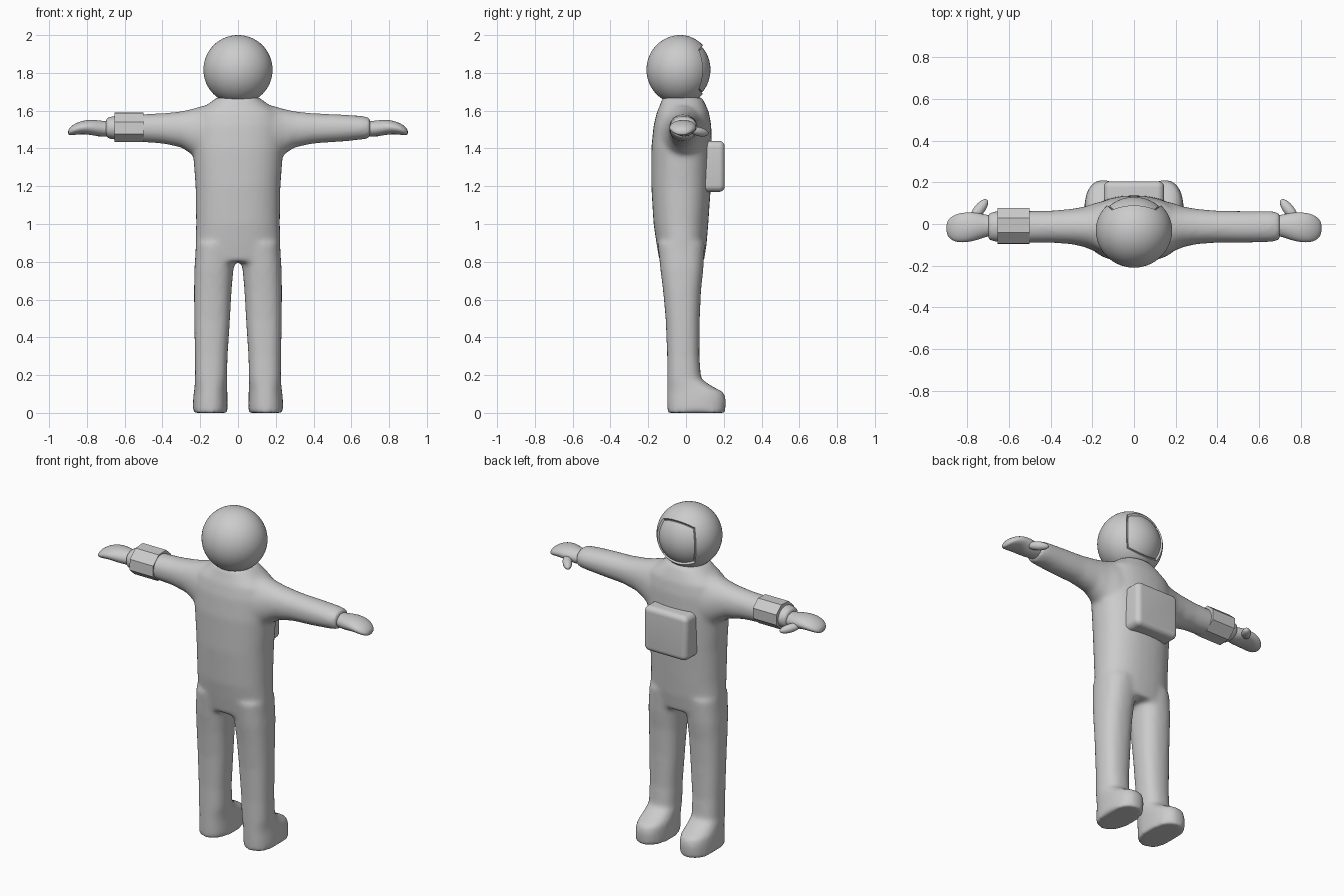
import bpy
import bmesh
from math import sin, cos, tan, pi, copysign
from mathutils import Vector

cube = bpy.data.objects.get("Cube")
if cube:
    bpy.data.objects.remove(cube, do_unlink=True)

grey = bpy.data.materials.new("suit grey")
grey.use_nodes = True
colour = (0.6, 0.6, 0.6, 1)
grey.diffuse_color = colour
grey.node_tree.nodes["Principled BSDF"].inputs["Base Color"].default_value = colour


def finish(bm, name):
    """Turn a bmesh into a smooth grey object."""
    bmesh.ops.recalc_face_normals(bm, faces=bm.faces[:])
    mesh = bpy.data.meshes.new(name)
    bm.to_mesh(mesh)
    bm.free()
    mesh.materials.append(grey)
    mesh.shade_smooth()
    obj = bpy.data.objects.new(name, mesh)
    bpy.context.collection.objects.link(obj)
    return obj


def loft(bm, sections, along_x=False, side=1, sides=32, power=2.4):
    """Skin rounded sections given as (position, low a, high a, low b, high b)."""
    rings = []
    for t, a0, a1, b0, b1 in sections:
        ring = []
        for i in range(sides):
            angle = 2 * pi * i / sides
            c, s = cos(angle), sin(angle)
            u = copysign(abs(c) ** (2 / power), c)
            v = copysign(abs(s) ** (2 / power), s)
            a = (a0 + a1) / 2 + u * (a1 - a0) / 2
            b = (b0 + b1) / 2 + v * (b1 - b0) / 2
            point = (t * side, a, b) if along_x else (a * side, b, t)
            ring.append(bm.verts.new(point))
        rings.append(ring)
    for low, high in zip(rings, rings[1:]):
        for i in range(sides):
            j = (i + 1) % sides
            bm.faces.new((low[i], low[j], high[j], high[i]))
    bm.faces.new(rings[0])
    bm.faces.new(rings[-1])


# Suit: torso, legs with boots, and sleeves fused into one skin
torso = [  # height, half width, back, chest
    (0.80, 0.225, -0.14, 0.095), (0.9, 0.225, -0.157, 0.11),
    (1.0, 0.222, -0.172, 0.118), (1.2, 0.225, -0.184, 0.132),
    (1.4, 0.24, -0.184, 0.138), (1.52, 0.24, -0.172, 0.134),
    (1.59, 0.22, -0.155, 0.122), (1.63, 0.165, -0.138, 0.105),
    (1.67, 0.112, -0.125, 0.085),
]
leg = [  # height, inner, outer, heel, toe
    (0.0, 0.055, 0.24, -0.098, 0.208), (0.07, 0.055, 0.238, -0.1, 0.212),
    (0.11, 0.056, 0.234, -0.1, 0.2), (0.14, 0.058, 0.23, -0.1, 0.14),
    (0.18, 0.058, 0.228, -0.1, 0.08), (0.3, 0.055, 0.228, -0.1, 0.071),
    (0.5, 0.042, 0.232, -0.108, 0.073), (0.65, 0.034, 0.233, -0.122, 0.08),
    (0.76, 0.024, 0.231, -0.136, 0.092), (0.9, 0.0, 0.222, -0.15, 0.1),
]
sleeve = [  # reach, back, front, bottom, top
    (0.1, -0.16, 0.12, 1.3, 1.64), (0.19, -0.13, 0.1, 1.32, 1.625),
    (0.24, -0.11, 0.083, 1.365, 1.61), (0.3, -0.097, 0.073, 1.405, 1.597),
    (0.4, -0.09, 0.064, 1.426, 1.586), (0.55, -0.09, 0.062, 1.436, 1.58),
    (0.66, -0.086, 0.062, 1.447, 1.572), (0.7, -0.08, 0.056, 1.455, 1.563),
]
bm = bmesh.new()
loft(bm, [(z, -w, w, y0, y1) for z, w, y0, y1 in torso], power=2.3)
for side in (1, -1):
    loft(bm, leg, side=side)
    loft(bm, sleeve, along_x=True, side=side, power=2.1)
suit = finish(bm, "suit")
remesh = suit.modifiers.new("fuse", "REMESH")
remesh.mode = "VOXEL"
remesh.voxel_size = 0.012
remesh.use_smooth_shade = True
soften = suit.modifiers.new("soften", "SMOOTH")
soften.factor = 0.5
soften.iterations = 12

# Mitten hands with a thumb
palm = [
    (0.66, -0.055, 0.04, 1.465, 1.545), (0.71, -0.062, 0.045, 1.462, 1.545),
    (0.75, -0.078, 0.056, 1.464, 1.552), (0.8, -0.09, 0.058, 1.475, 1.553),
    (0.85, -0.09, 0.052, 1.474, 1.54), (0.885, -0.073, 0.03, 1.468, 1.518),
    (0.9, -0.045, 0.005, 1.472, 1.498),
]
for side, label in ((1, "left"), (-1, "right")):
    bm = bmesh.new()
    loft(bm, palm, along_x=True, side=side, sides=16, power=2)
    hand = finish(bm, label + "_hand")
    hand.modifiers.new("round", "SUBSURF").levels = 2

    bm = bmesh.new()
    bmesh.ops.create_uvsphere(bm, u_segments=20, v_segments=12, radius=1)
    start, end = Vector((0.78, 0.02, 1.5)), Vector((0.705, 0.117, 1.478))
    turn = (end - start).to_track_quat("Z", "Y")
    for v in bm.verts:
        shape = Vector((v.co.x * 0.026, v.co.y * 0.024, v.co.z * (end - start).length / 2))
        v.co = turn @ shape + (start + end) / 2
        v.co.x *= side
    finish(bm, label + "_thumb")

# Helmet: a cube grid blown up to a ball, its forward panel sunk as the visor
bm = bmesh.new()
bmesh.ops.create_cube(bm, size=2)
bmesh.ops.subdivide_edges(bm, edges=bm.edges[:], cuts=15, use_grid_fill=True)
visor = [f for f in bm.faces if f.calc_center_median().y > 0.999]
for v in bm.verts:
    direction = Vector([tan(c * pi / 4) for c in v.co]).normalized()
    v.co = direction * 0.183 + Vector((0, -0.03, 1.817))
    v.co.y = -0.03 + (v.co.y + 0.03) * (0.92 if v.co.y > -0.03 else 0.98)
bm.normal_update()
bmesh.ops.inset_region(bm, faces=visor, thickness=0.004, depth=-0.012, use_even_offset=True)
bmesh.ops.inset_region(bm, faces=visor, thickness=0.004, depth=0.003, use_even_offset=True)
helmet = finish(bm, "helmet")

# Chest pack with rounded edges
bm = bmesh.new()
bmesh.ops.create_cube(bm, size=1)
for v in bm.verts:
    v.co = Vector((v.co.x * 0.29, v.co.y * 0.11, v.co.z * 0.27)) + Vector((0, 0.15, 1.305))
upright = [e for e in bm.edges if abs(e.verts[0].co.y - e.verts[1].co.y) > 0.05]
bmesh.ops.bevel(bm, geom=upright, offset=0.035, segments=5, profile=0.5, affect="EDGES")
rim = [e for e in bm.edges if min(v.co.y for v in e.verts) > 0.2]
bmesh.ops.bevel(bm, geom=rim, offset=0.03, segments=5, profile=0.5, affect="EDGES")
pack = finish(bm, "chest_pack")

# Eight-sided band on the right forearm
bm = bmesh.new()
band = [(x, -0.097, 0.077, 1.437, 1.587) for x in (0.5, 0.655)]
loft(bm, band, along_x=True, side=-1, sides=8, power=2)
middle = Vector((0, -0.01, 1.512))
for v in bm.verts:
    r = v.co - middle
    c, s = cos(pi / 8), sin(pi / 8)
    v.co = middle + Vector((r.x, (r.y * c - r.z * s) / c, (r.y * s + r.z * c) / c))
wristband = finish(bm, "wristband")

for obj, limit in ((helmet, 30), (pack, 40), (wristband, 30)):
    bpy.ops.object.select_all(action="DESELECT")
    obj.select_set(True)
    bpy.context.view_layer.objects.active = obj
    bpy.ops.object.shade_smooth_by_angle(angle=limit * pi / 180)
